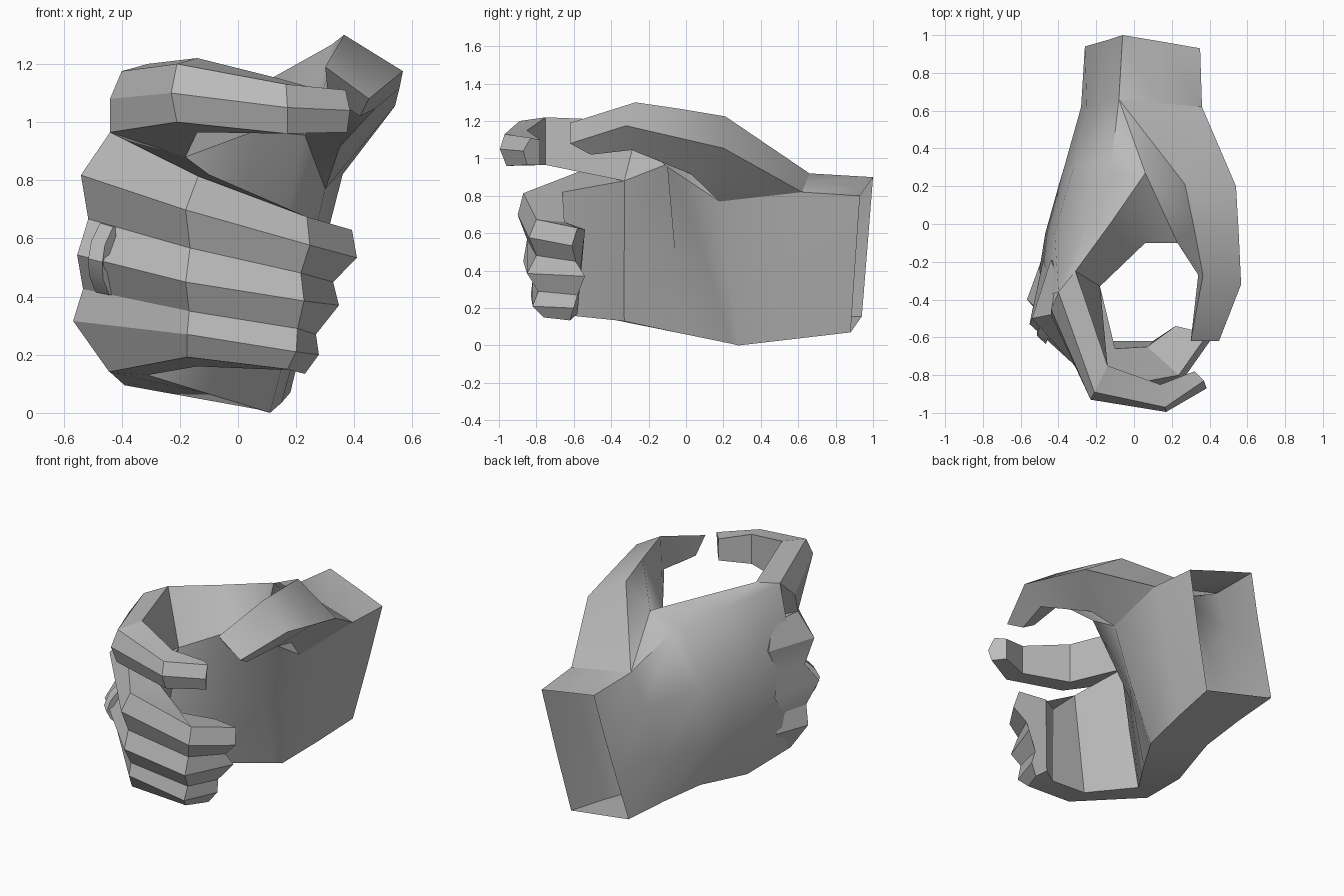
import bpy, bmesh
from mathutils import Vector

if "Cube" in bpy.data.objects:
    bpy.data.objects.remove(bpy.data.objects["Cube"], do_unlink=True)

grey = bpy.data.materials.new("plain_grey")
grey.use_nodes = True
grey.diffuse_color = (0.5, 0.5, 0.5, 1)
grey.node_tree.nodes["Principled BSDF"].inputs["Base Color"].default_value = (0.5, 0.5, 0.5, 1)


def loft(name, rings, cap_start=True, angle=0.5):
    """Skin a row of closed cross-sections that have equal point counts."""
    bm = bmesh.new()
    loops = [[bm.verts.new(p) for p in ring] for ring in rings]
    n = len(loops[0])
    for a, b in zip(loops, loops[1:]):
        for i in range(n):
            j = (i + 1) % n
            bm.faces.new((a[i], a[j], b[j], b[i]))
    if cap_start:
        bm.faces.new(loops[0])
    bm.faces.new(loops[-1])
    bmesh.ops.recalc_face_normals(bm, faces=bm.faces)
    mesh = bpy.data.meshes.new(name)
    bm.to_mesh(mesh)
    bm.free()
    mesh.materials.append(grey)
    obj = bpy.data.objects.new(name, mesh)
    bpy.context.collection.objects.link(obj)
    bpy.ops.object.select_all(action='DESELECT')
    obj.select_set(True)
    bpy.context.view_layer.objects.active = obj
    bpy.ops.object.shade_smooth_by_angle(angle=angle)


# Palm: sections from the open wrist to the knuckles
# point order: back top, top, palm top, palm middle, palm bottom, back bottom, back low, back high
palm = [
    [(-.06, 1.0, .90), (.15, .965, .85), (.35, .93, .80), (.27, .905, .44),
     (.18, .88, .07), (-.26, .94, .155), (-.19, .96, .40), (-.12, .98, .65)],
    [(-.08, .66, .92), (.14, .64, .87), (.36, .62, .82), (.26, .60, .43),
     (.15, .58, .035), (-.28, .62, .15), (-.25, .62, .42), (-.17, .64, .72)],
    [(-.12, .32, 1.05), (.06, .27, 1.12), (.30, .18, .77), (.22, .22, .42),
     (.11, .28, 0), (-.31, .30, .14), (-.37, .30, .40), (-.32, .30, .75)],
    [(-.15, .25, 1.065), (.05, .255, 1.125), (.23, -.10, .955), (.12, .10, .46),
     (.08, .24, .01), (-.33, .20, .125), (-.40, .20, .40), (-.35, .20, .75)],
    [(-.25, 0, 1.11), (-.12, .01, 1.16), (.06, -.10, .97), (-.02, -.06, .50),
     (-.10, -.03, .065), (-.39, -.05, .095), (-.47, -.05, .37), (-.42, -.05, .75)],
    [(-.40, -.36, 1.175), (-.31, -.25, 1.20), (-.18, -.33, .88), (-.24, -.33, .50),
     (-.31, -.33, .13), (-.44, -.40, .14), (-.52, -.36, .33), (-.46, -.38, .80)],
]
loft("palm_and_wrist", palm, cap_start=False, angle=0.75)

# Thumb: order top inner, outer, bottom outer, bottom inner
thumb = [
    [(-.08, .66, .92), (.36, .62, .82), (.25, .62, .78), (-.04, .65, .90)],
    [(.27, .21, 1.225), (.54, .20, 1.055), (.30, .18, .77), (.06, .27, 1.12)],
    [(.32, -.03, 1.265), (.555, -.06, 1.115), (.35, .03, .915), (.23, -.10, .955)],
    [(.365, -.27, 1.30), (.567, -.32, 1.175), (.47, -.29, 1.045), (.34, -.27, 1.10)],
    [(.30, -.62, 1.19), (.45, -.62, 1.08), (.42, -.51, 1.02), (.31, -.54, 1.09)],
]
loft("thumb", thumb, angle=0.75)

# Index finger: order outer middle, top outer, top inner, bottom inner, bottom outer
index = [
    [(-.44, -.45, 1.08), (-.40, -.36, 1.175), (-.31, -.25, 1.20), (-.18, -.33, .88), (-.44, -.48, .965)],
    [(-.23, -.93, 1.10), (-.21, -.89, 1.20), (-.14, -.75, 1.22), (-.14, -.75, .965), (-.21, -.90, 1.0)],
    [(.17, -.995, 1.05), (.165, -.97, 1.13), (.14, -.85, 1.15), (.14, -.85, .965), (.17, -.96, .96)],
    [(.385, -.87, 1.04), (.37, -.83, 1.11), (.32, -.78, 1.10), (.32, -.78, .965), (.375, -.85, .965)],
]
loft("index_finger", index, angle=0.3)

# Three folded fingers in one block, starting behind the knuckles:
# seven ridge and valley points, then inner bottom and inner top
fist = [
    [(-.41, -.27, .965), (-.44, -.19, .82), (-.455, -.26, .667), (-.48, -.19, .543), (-.49, -.26, .426),
     (-.49, -.19, .316), (-.42, -.28, .141), (-.35, -.25, .15), (-.22, -.28, .86)],
    [(-.44, -.48, .965), (-.54, -.50, .818), (-.515, -.44, .667), (-.553, -.53, .543), (-.533, -.43, .426),
     (-.567, -.40, .316), (-.443, -.40, .141), (-.31, -.33, .13), (-.18, -.33, .88)],
    [(-.137, -.87, .814), (-.18, -.90, .698), (-.165, -.85, .567), (-.18, -.87, .45), (-.168, -.82, .35),
     (-.175, -.83, .27), (-.175, -.80, .192), (-.14, -.62, .16), (-.10, -.66, .82)],
    [(.237, -.80, .674), (.247, -.84, .577), (.216, -.80, .481), (.227, -.85, .385), (.205, -.79, .29),
     (.20, -.82, .21), (.17, -.76, .15), (.10, -.62, .15), (.07, -.65, .66)],
    [(.392, -.58, .629), (.409, -.61, .533), (.327, -.59, .45), (.347, -.54, .37), (.268, -.58, .27),
     (.278, -.60, .20), (.23, -.62, .134), (.18, -.58, .17), (.22, -.54, .62)],
]
loft("folded_fingers", fist, angle=0.3)

# Finger ring: a band wrapped over the third finger
out = Vector((-.7, -.7, 0))
band = []
for t in (.14, .27):
    top, mid, low = [Vector(fist[1][i]).lerp(Vector(fist[2][i]), t) for i in (2, 3, 4)]
    arc = [top, top.lerp(mid, .5), mid, mid.lerp(low, .5), low]
    band.append([p + out * d for p, d in zip(arc, (.012, .03, .02, .03, .012))]
                + [p - out * .03 for p in reversed(arc)])
loft("finger_ring", band, angle=0.6)
